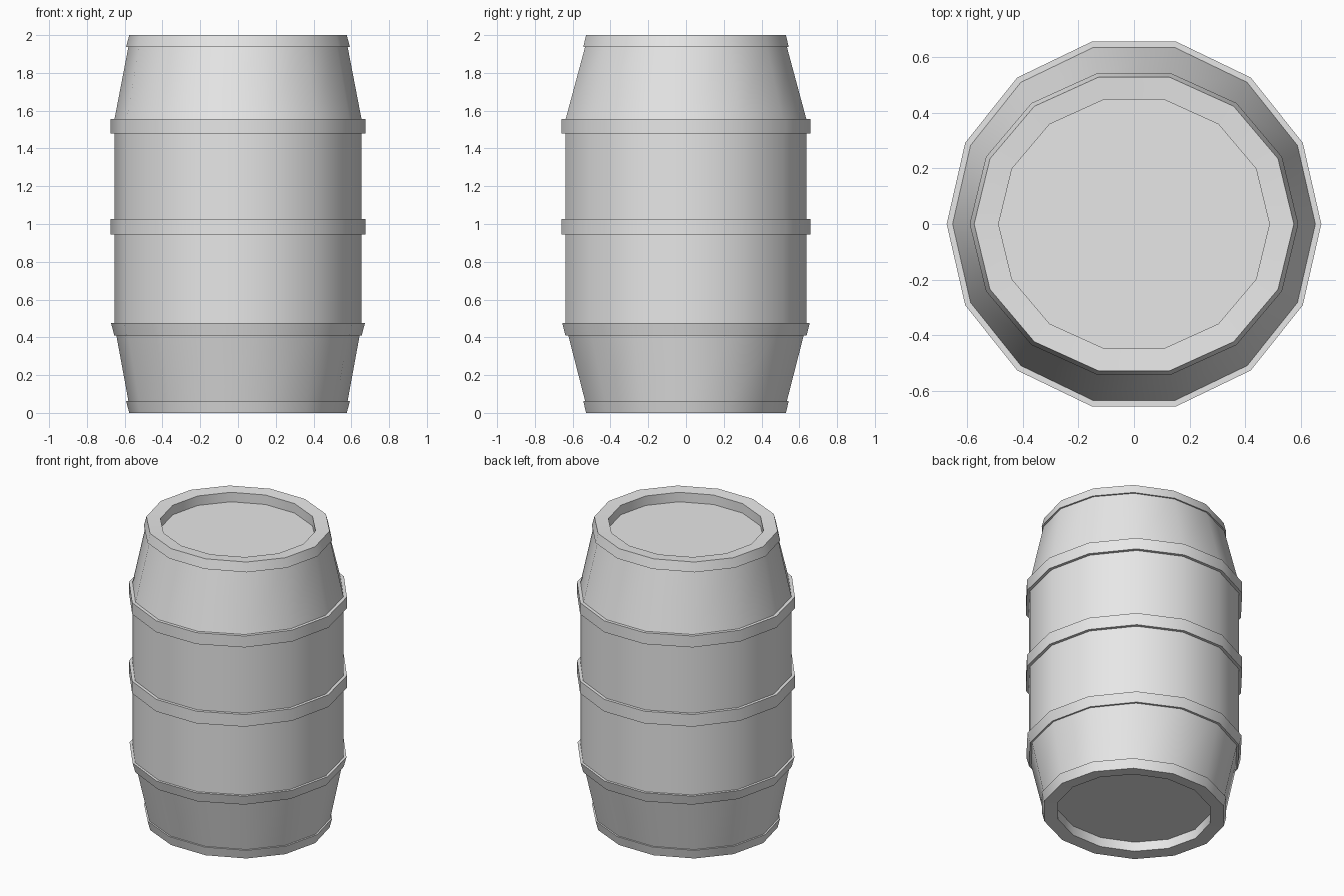
import bpy, bmesh, math

SIDES = 14
END = 0.942   # front-to-back squash at the barrel ends

if "Cube" in bpy.data.objects:
    bpy.data.objects.remove(bpy.data.objects["Cube"])

grey = bpy.data.materials.new("light_grey")
grey.use_nodes = True
grey.diffuse_color = (0.8, 0.8, 0.8, 1)
grey.node_tree.nodes["Principled BSDF"].inputs["Base Color"].default_value = (0.8, 0.8, 0.8, 1)


def lathe(name, profile, cap=None):
    """Spin (radius, z, depth factor) points, listed from bottom outwards to top."""
    bm = bmesh.new()
    rings = []
    for r, z, depth in profile:
        angles = [2 * math.pi * i / SIDES for i in range(SIDES)]
        rings.append([bm.verts.new((r * math.cos(a), r * math.sin(a) * depth, z)) for a in angles])
    for low, high in zip(rings, rings[1:]):
        for i in range(SIDES):
            j = (i + 1) % SIDES
            bm.faces.new((low[i], low[j], high[j], high[i]))
    if cap == "top":
        bm.faces.new(rings[-1])
    elif cap == "bottom":
        bm.faces.new(rings[0][::-1])
    mesh = bpy.data.meshes.new(name)
    bm.to_mesh(mesh)
    bm.free()
    obj = bpy.data.objects.new(name, mesh)
    bpy.context.collection.objects.link(obj)
    mesh.materials.append(grey)
    bpy.ops.object.select_all(action='DESELECT')
    obj.select_set(True)
    bpy.context.view_layer.objects.active = obj
    bpy.ops.object.shade_smooth_by_angle(angle=math.radians(30))
    return obj


# Staves: straight middle with tapered ends
lathe("lower_staves", [(0.578, 0.05, END), (0.655, 0.47, 1)])
lathe("middle_staves", [(0.655, 0.47, 1), (0.655, 1.55, 1)])
lathe("upper_staves", [(0.655, 1.55, 1), (0.578, 1.95, END)])

# Hoops: bottom radius, bottom height, top radius, top height
hoops = {
    "lower_hoop": (0.655, 0.41, 0.672, 0.475),
    "middle_hoop": (0.675, 0.945, 0.675, 1.027),
    "upper_hoop": (0.675, 1.48, 0.675, 1.557),
}
for name, (r1, z1, r2, z2) in hoops.items():
    lathe(name, [(0.62, z1, 1), (r1, z1, 1), (r2, z2, 1), (0.62, z2, 1)])

# Rims with recessed lids, mirrored top to bottom
rim = [(0.56, 1.938, END), (0.592, 1.938, END), (0.576, 2.0, END),
       (0.488, 1.994, END), (0.488, 1.93, END)]
lathe("top_rim_and_lid", rim, "top")
lathe("bottom_rim_and_lid", [(r, 2 - z, d) for r, z, d in reversed(rim)], "bottom")
